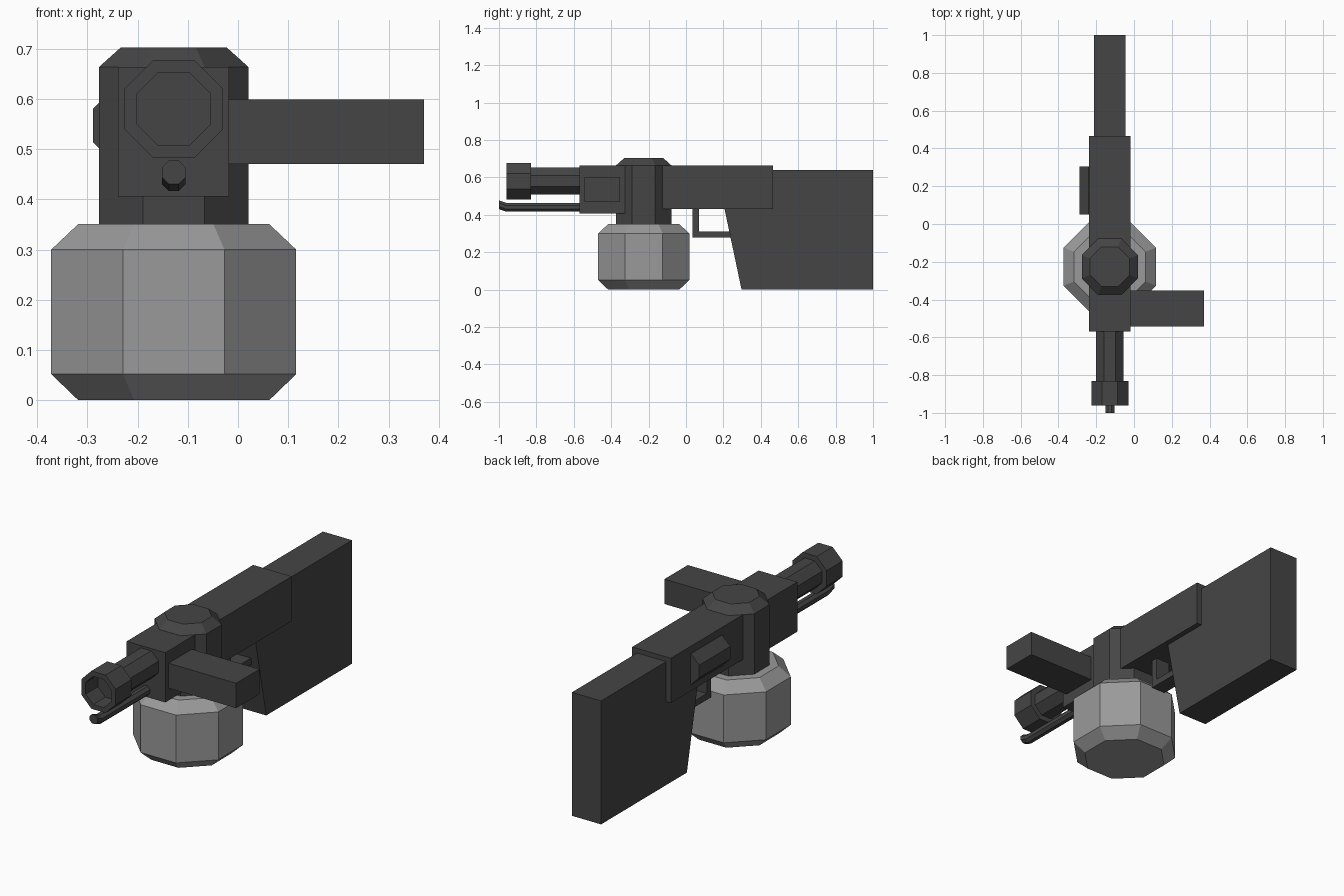
import bpy, bmesh, math
from mathutils import Vector

if "Cube" in bpy.data.objects:
    bpy.data.objects.remove(bpy.data.objects["Cube"])

CX = -0.128   # centre line of the whole body
DY = -0.226   # vertical axis of the tank and drum


def material(name, v):
    m = bpy.data.materials.new(name)
    m.diffuse_color = (v, v, v, 1)
    m.use_nodes = True
    m.node_tree.nodes["Principled BSDF"].inputs["Base Color"].default_value = m.diffuse_color
    return m


DARK = material("dark_metal", 0.06)
LIGHT = material("light_metal", 0.32)


def finish(name, bm, mat):
    bmesh.ops.recalc_face_normals(bm, faces=bm.faces)
    me = bpy.data.meshes.new(name)
    bm.to_mesh(me)
    bm.free()
    me.materials.append(mat)
    ob = bpy.data.objects.new(name, me)
    bpy.context.collection.objects.link(ob)
    return ob


def box(name, x, y, z, mat=DARK):
    bm = bmesh.new()
    bmesh.ops.create_cube(bm, size=1)
    for v in bm.verts:
        v.co = [(r[0] + r[1]) / 2 + c * (r[1] - r[0]) for c, r in zip(v.co, (x, y, z))]
    return finish(name, bm, mat)


def octagon_loft(name, axis, stations, mat=DARK):
    """Stations are (centre, distance from centre to flat side)."""
    bm = bmesh.new()
    rings = []
    for centre, flat in stations:
        r = flat / math.cos(math.pi / 8)
        ring = []
        for i in range(8):
            a = math.pi / 8 + i * math.pi / 4
            u, w = r * math.cos(a), r * math.sin(a)
            off = Vector((u, w, 0)) if axis == "z" else Vector((u, 0, w))
            ring.append(bm.verts.new(Vector(centre) + off))
        rings.append(ring)
    for a, b in zip(rings, rings[1:]):
        for i in range(8):
            j = (i + 1) % 8
            bm.faces.new((a[i], a[j], b[j], b[i]))
    bm.faces.new(rings[0])
    bm.faces.new(rings[-1])
    return finish(name, bm, mat)


def side_profile(name, pts, x0, x1, mat=DARK):
    """Extrude a y-z outline across x."""
    bm = bmesh.new()
    face = bm.faces.new([bm.verts.new((x0, y, z)) for y, z in pts])
    new = bmesh.ops.extrude_face_region(bm, geom=[face])["geom"]
    verts = [g for g in new if isinstance(g, bmesh.types.BMVert)]
    bmesh.ops.translate(bm, verts=verts, vec=(x1 - x0, 0, 0))
    return finish(name, bm, mat)


# Tank and the drum above it
octagon_loft("tank", "z", [((CX, DY, z), r) for z, r in
             ((0, 0.19), (0.052, 0.244), (0.30, 0.244), (0.351, 0.19))], LIGHT)
octagon_loft("drum", "z", [((CX, DY, z), r) for z, r in
             ((0.33, 0.1485), (0.664, 0.1485), (0.703, 0.105))])

# Body blocks and side handle
box("front_body", (-0.239, -0.018), (-0.57, -0.25), (0.406, 0.664))
box("receiver", (-0.239, -0.018), (-0.20, 0.466), (0.432, 0.664))
box("side_handle", (-0.05, 0.37), (-0.543, -0.352), (0.47, 0.599))

# Stock with slanted front edge
side_profile("stock", [(0.206, 0.432), (0.297, 0), (1, 0), (1, 0.64), (0.206, 0.64)],
             -0.213, -0.046)

# Trigger guard, an L-shaped strap
side_profile("trigger_guard", [(0.036, 0.44), (0.036, 0.278), (0.25, 0.278),
             (0.25, 0.311), (0.069, 0.311), (0.069, 0.44)], CX - 0.04, CX + 0.04)

# Half-sunk housing on the left side
octagon_loft("side_housing", "y", [((-0.209, y, 0.547), 0.08) for y in (0.05, 0.305)])

# Barrel and hollow muzzle
octagon_loft("barrel", "y", [((CX, y, 0.58), 0.072) for y in (-0.55, -0.84)])
octagon_loft("muzzle", "y", [((CX, y, 0.58), r) for y, r in
             ((-0.83, 0.098), (-0.96, 0.098), (-0.96, 0.073), (-0.86, 0.073))])

# Igniter tube below, tip bent upward
octagon_loft("igniter_tube", "y", [((CX, y, z), 0.0235) for y, z in
             ((-0.55, 0.440), (-0.96, 0.440), (-1.0, 0.454))])
